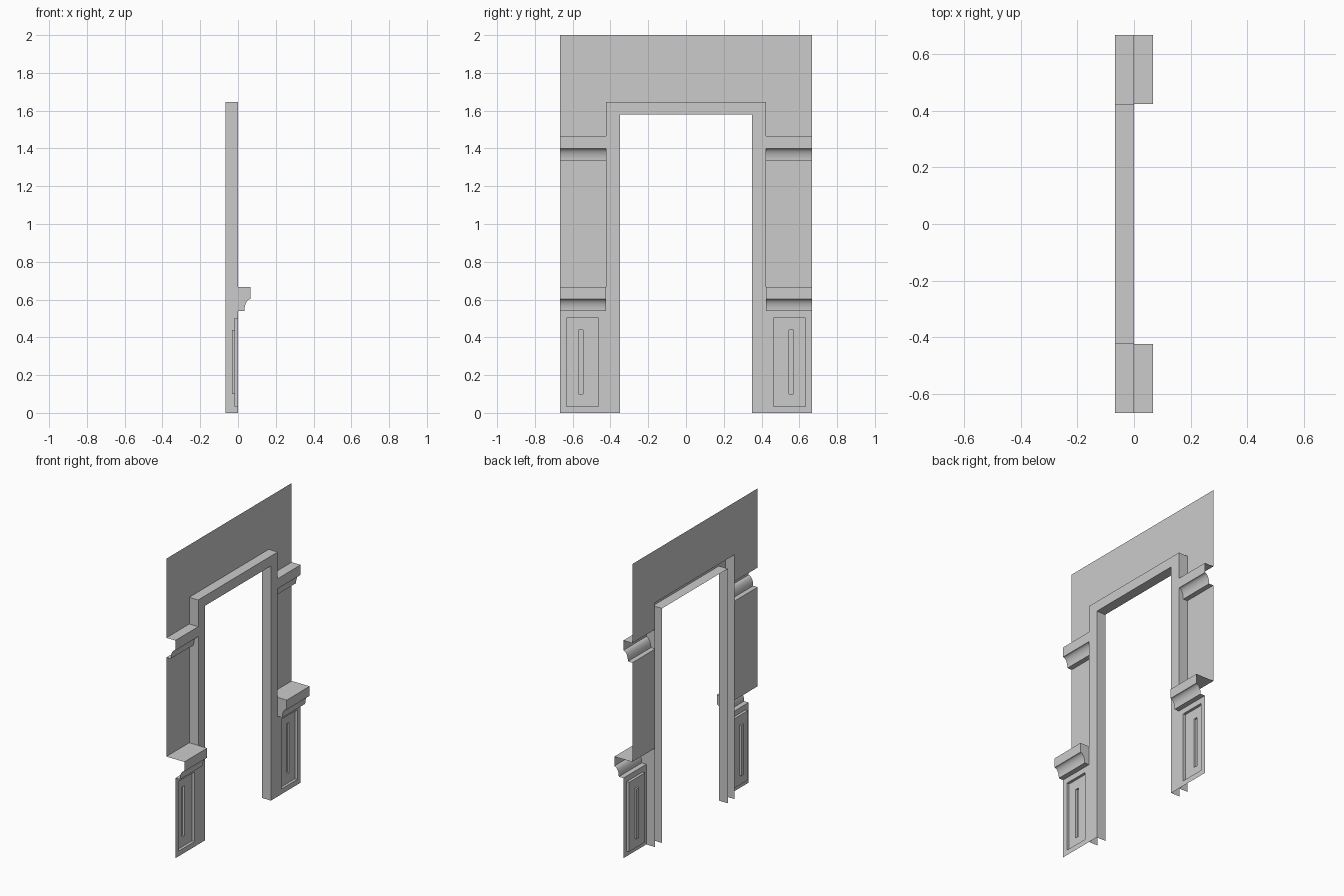
import bpy, bmesh, math

if "Cube" in bpy.data.objects:
    bpy.data.objects.remove(bpy.data.objects["Cube"])

BACK, FRONT, LEDGE = -0.067, 0.0, 0.067     # depth planes along x
INNER, OUTER, EDGE = 0.35, 0.423, 0.667     # opening, frame and wall edges along y
HEAD, FRAME_TOP, TOP = 1.58, 1.647, 2.0


def make(name, faces):
    """Build one half (y > 0) from face point lists and mirror it across y."""
    bm = bmesh.new()
    for pts in faces:
        bm.faces.new([bm.verts.new(p) for p in pts])
    bmesh.ops.remove_doubles(bm, verts=bm.verts, dist=1e-5)
    me = bpy.data.meshes.new(name)
    bm.to_mesh(me)
    bm.free()
    ob = bpy.data.objects.new(name, me)
    bpy.context.collection.objects.link(ob)
    bpy.ops.object.select_all(action='DESELECT')
    ob.select_set(True)
    bpy.context.view_layer.objects.active = ob
    bpy.ops.object.shade_smooth_by_angle(angle=math.radians(30))
    m = ob.modifiers.new("mirror", 'MIRROR')
    m.use_axis = (False, True, False)
    m.merge_threshold = 1e-4
    return ob


def rect(x, y0, y1, z0, z1):
    return [(x, y0, z0), (x, y1, z0), (x, y1, z1), (x, y0, z1)]


def ring_faces(rings, closed):
    """Quads between successive point rows."""
    out = []
    for a, b in zip(rings, rings[1:]):
        n = len(a)
        for k in range(n if closed else n - 1):
            j = (k + 1) % n
            out.append([a[k], a[j], b[j], b[k]])
    return out


def ledge(name, shelf, back_low, front, z0, z1, z2, cap):
    """Moulding with a cove under a flat fascia, open at the outer end."""
    prof = [(back_low, z0)]
    for i in range(13):
        t = math.pi / 2 * i / 12
        prof.append((front - (front - shelf) * math.cos(t), z0 + (z1 - z0) * math.sin(t)))
    prof += [(front, z2), (BACK, z2)]
    faces = ring_faces([[(x, OUTER, z), (x, EDGE, z)] for x, z in prof], False)
    if cap:
        faces.append([(x, OUTER, z) for x, z in prof[:-1]] + [(back_low, OUTER, z2)])
    make(name, faces)


# Door frame: channel profile swept from floor to head centre
profile = [(BACK, INNER, HEAD), (FRONT, INNER, HEAD),
           (FRONT, OUTER, FRAME_TOP), (BACK, OUTER, FRAME_TOP)]
make("door_frame", ring_faces([[(x, y, 0) for x, y, z in profile],
                               [(x, y, z) for x, y, z in profile],
                               [(x, 0, z) for x, y, z in profile]], False))

# Lower pier with stepped recessed panel
rings = [rect(FRONT, OUTER, EDGE, 0, 0.54),
         rect(FRONT, 0.463, 0.632, 0.035, 0.503),
         rect(-0.018, 0.463, 0.632, 0.035, 0.503),
         rect(-0.018, 0.545, 0.57, 0.10, 0.438),
         rect(-0.031, 0.545, 0.57, 0.10, 0.438)]
make("pier_panel", ring_faces(rings, True) + [rings[-1]])

# Ledges
ledge("lower_ledge", 0.034, FRONT, LEDGE, 0.54, 0.603, 0.667, True)
ledge("upper_ledge", -0.034, BACK, FRONT, 1.335, 1.40, 1.467, False)

# Recessed wall: between ledges, beside the frame top, above the frame
make("wall", [rect(BACK, OUTER, EDGE, 0.667, 1.335),
              rect(BACK, OUTER, EDGE, 1.467, FRAME_TOP),
              rect(BACK, OUTER, EDGE, FRAME_TOP, TOP),
              rect(BACK, 0, OUTER, FRAME_TOP, TOP)])
